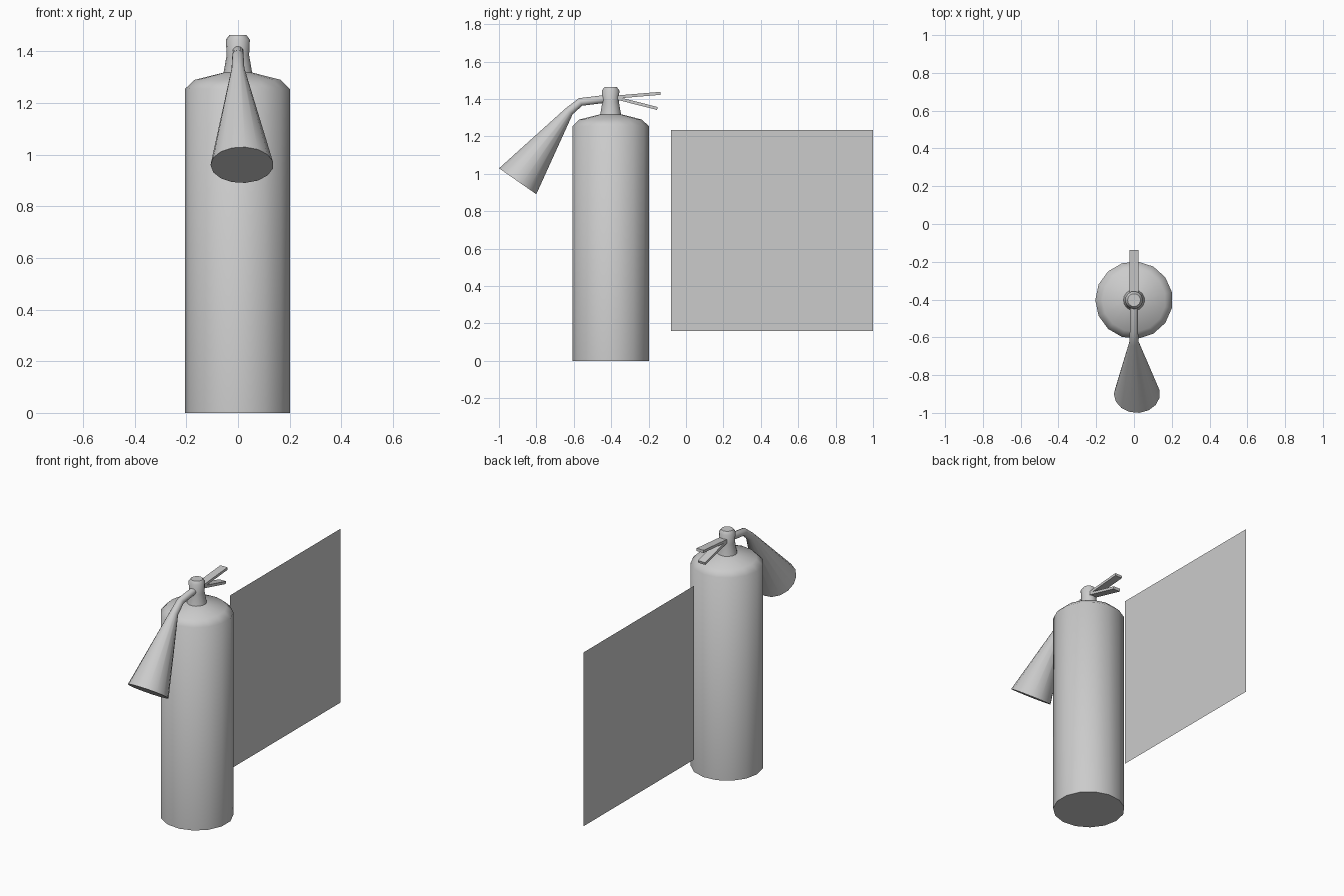
import bpy, bmesh
from math import sin, cos, pi, atan2
from mathutils import Vector

if "Cube" in bpy.data.objects:
    bpy.data.objects.remove(bpy.data.objects["Cube"])


def finish(name, bm, smooth=True):
    bmesh.ops.recalc_face_normals(bm, faces=bm.faces[:])
    me = bpy.data.meshes.new(name)
    bm.to_mesh(me)
    bm.free()
    ob = bpy.data.objects.new(name, me)
    bpy.context.collection.objects.link(ob)
    if smooth:
        bpy.ops.object.select_all(action='DESELECT')
        ob.select_set(True)
        bpy.context.view_layer.objects.active = ob
        bpy.ops.object.shade_smooth_by_angle(angle=0.9)
    return ob


def skin_rings(name, rings, sides):
    """Skin capped circles given as (centre, radius, in-plane axis); the other axis is x."""
    bm = bmesh.new()
    loops = []
    for centre, radius, axis in rings:
        c, v = Vector(centre), Vector(axis).normalized()
        loops.append([bm.verts.new(c + radius * (Vector((-1, 0, 0)) * cos(2 * pi * i / sides)
                                                 + v * sin(2 * pi * i / sides)))
                      for i in range(sides)])
    for a, b in zip(loops, loops[1:]):
        for i in range(sides):
            j = (i + 1) % sides
            bm.faces.new((a[i], a[j], b[j], b[i]))
    bm.faces.new(loops[0])
    bm.faces.new(loops[-1])
    return finish(name, bm)


# Tank with shoulder, neck and valve head
CY = -0.403
profile = [(0.205, 0), (0.205, 1.255), (0.168, 1.29), (0.056, 1.318),
           (0.044, 1.385), (0.047, 1.445), (0.034, 1.463)]
skin_rings("tank", [((0, CY, z), r, (0, 1, 0)) for r, z in profile], 15)

# Hose bending down into the flared horn
skin_rings("hose_and_horn", [
    ((0, -0.400, 1.404), 0.021, (0, 0.12, -1)),
    ((0, -0.564, 1.384), 0.022, (0, 0.40, -0.92)),
    ((0, -0.626, 1.333), 0.025, (0, 0.80, -0.60)),
    ((0.0155, -0.900, 0.960), 0.122, (0, 0.82, -0.57)),
], 15)


# Upper and lower squeeze levers
def lever(name, start, end, width=0.048, thick=0.016):
    (y0, z0), (y1, z1) = start, end
    a = atan2(z1 - z0, y1 - y0)
    n = Vector((0, -sin(a), cos(a))) * thick / 2
    bm = bmesh.new()
    for x in (-width / 2, width / 2):
        for y, z in (start, end):
            for s in (-1, 1):
                bm.verts.new(Vector((x, y, z)) + n * s)
    bmesh.ops.convex_hull(bm, input=bm.verts[:])
    bmesh.ops.dissolve_limit(bm, angle_limit=0.02, verts=bm.verts[:], edges=bm.edges[:])
    finish(name, bm, smooth=False)


lever("upper_lever", (-0.40, 1.408), (-0.137, 1.430))
lever("lower_lever", (-0.40, 1.412), (-0.153, 1.349))

# Thin upright sign panel
bm = bmesh.new()
bm.faces.new([bm.verts.new((0, y, z)) for y, z in
              ((-0.08, 0.16), (1.0, 0.16), (1.0, 1.235), (-0.08, 1.235))])
finish("sign_panel", bm, smooth=False)
